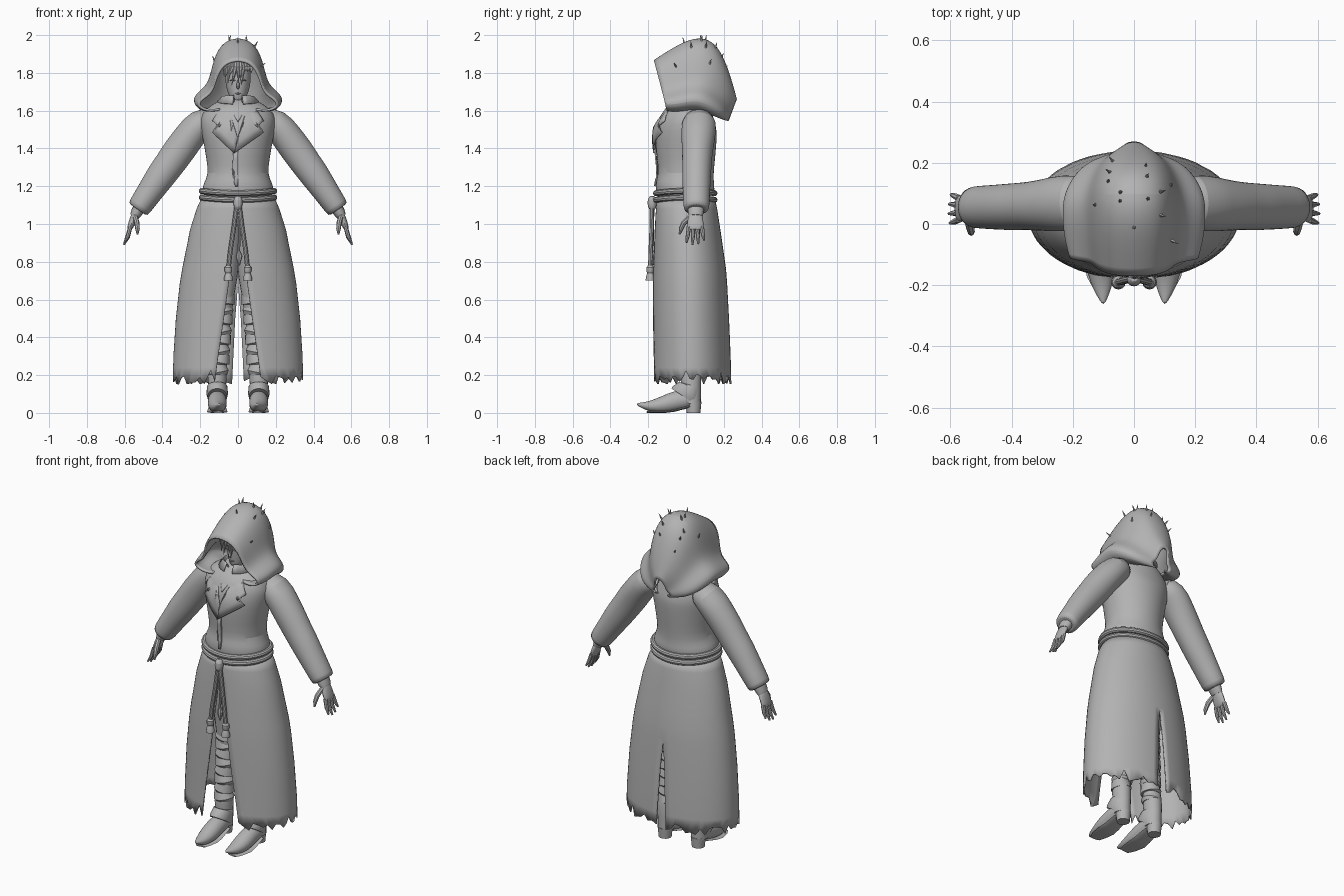
import bpy, bmesh, math, random
from mathutils import Vector

random.seed(4)
X, Y, Z = Vector((1, 0, 0)), Vector((0, 1, 0)), Vector((0, 0, 1))
cube = bpy.data.objects.get("Cube")
if cube:
    bpy.data.objects.remove(cube)

grey = bpy.data.materials.new("plain grey")
grey.use_nodes = True
grey.diffuse_color = (0.45, 0.45, 0.45, 1)
grey.node_tree.nodes["Principled BSDF"].inputs["Base Color"].default_value = grey.diffuse_color


def finish(name, bm, subdiv=0, thick=0, angle=35):
    """Turn a bmesh into a smooth-shaded object."""
    bmesh.ops.remove_doubles(bm, verts=bm.verts, dist=0.0005)
    bmesh.ops.recalc_face_normals(bm, faces=bm.faces)
    mesh = bpy.data.meshes.new(name)
    bm.to_mesh(mesh)
    bm.free()
    mesh.materials.append(grey)
    ob = bpy.data.objects.new(name, mesh)
    bpy.context.collection.objects.link(ob)
    bpy.ops.object.select_all(action='DESELECT')
    ob.select_set(True)
    bpy.context.view_layer.objects.active = ob
    bpy.ops.object.shade_smooth_by_angle(angle=math.radians(angle))
    if subdiv:
        ob.modifiers.new("smooth", 'SUBSURF').levels = subdiv
        ob.modifiers["smooth"].render_levels = subdiv
    if thick:
        mod = ob.modifiers.new("thickness", 'SOLIDIFY')
        mod.thickness, mod.offset = thick, 0
    return ob


def add_grid(bm, rows, around=False, caps=False, loop=False):
    """Skin a list of equally long point rows."""
    vs = [[bm.verts.new(p) for p in row] for row in rows]
    n = len(vs[0])
    for i in range(len(vs) if loop else len(vs) - 1):
        a, b = vs[i], vs[(i + 1) % len(vs)]
        for j in range(n if around else n - 1):
            k = (j + 1) % n
            bm.faces.new((a[j], a[k], b[k], b[j]))
    if caps:
        bm.faces.new(vs[0])
        bm.faces.new(vs[-1])


def add_tube(bm, path, radii, side=Y, n=16, loop=False, floor=None):
    """Elliptical tube: radii are (across, along side) for each path point."""
    pts, rows = [Vector(p) for p in path], []
    for i, c in enumerate(pts):
        if loop:
            t = pts[(i + 1) % len(pts)] - pts[i - 1]
        else:
            t = pts[min(i + 1, len(pts) - 1)] - pts[max(i - 1, 0)]
        t.normalize()
        s = side if abs(t.dot(side)) < 0.9 else X
        s = (s - t * s.dot(t)).normalized()
        m = t.cross(s)
        r = radii[i] if isinstance(radii, list) else radii
        a, b = r if isinstance(r, tuple) else (r, r)
        row = [c + m * a * math.cos(q) + s * b * math.sin(q)
               for q in (2 * math.pi * j / n for j in range(n))]
        if floor is not None:
            for p in row:
                p.z = max(p.z, floor)
        rows.append(row)
    add_grid(bm, rows, True, not loop, loop)


def tube(name, path, radii, side=Y, n=16, loop=False, floor=None, **kw):
    bm = bmesh.new()
    add_tube(bm, path, radii, side, n, loop, floor)
    return finish(name, bm, **kw)


def lerp_table(table, z):
    """Interpolate rows keyed by descending first value."""
    for a, b in zip(table, table[1:]):
        if z >= b[0]:
            k = min(1, (a[0] - z) / (a[0] - b[0]))
            return [p + (q - p) * k for p, q in zip(a, b)][1:]
    return list(table[-1][1:])


# Coat bodice: height, y centre, half width, half depth
bodice = [(1.67, .04, .07, .07), (1.63, .04, .14, .1), (1.58, .02, .2, .135), (1.52, .005, .2, .162),
          (1.45, 0, .187, .163), (1.35, 0, .168, .155), (1.26, 0, .157, .145), (1.22, -.005, .182, .155),
          (1.18, -.005, .19, .157), (1.12, 0, .185, .147)]
tube("coat_bodice", [(0, r[1], r[0]) for r in bodice], [(r[2], r[3]) for r in bodice], n=32, subdiv=1)


def bodice_front(x, z):
    c, w, d = lerp_table(bodice, z)
    return c - d * math.sqrt(max(0.05, 1 - (x / w) ** 2))


def plate(name, outline, gap):
    """Thin cloth plate following the chest."""
    bm = bmesh.new()
    bm.faces.new([bm.verts.new((x, 0, z)) for x, z in outline])
    bmesh.ops.triangulate(bm, faces=bm.faces)
    bmesh.ops.subdivide_edges(bm, edges=bm.edges, cuts=3, use_grid_fill=True)
    for v in bm.verts:
        v.co.y = bodice_front(v.co.x, v.co.z) - gap
    finish(name, bm, thick=.008)


# Lapels, front overlap and brooch
for s, side in ((1, "left"), (-1, "right")):
    plate(side + "_lapel", [(s * x, z) for x, z in
          ((.05, 1.61), (.1, 1.6), (.135, 1.545), (.1, 1.515), (.135, 1.485), (-.02 * s, 1.375), (0, 1.45))],
          .01 + .004 * s)
plate("front_overlap", [(-.025, 1.38), (.0, 1.4), (.0, 1.2), (-.015, 1.2), (-.03, 1.29)], .005)
plate("brooch", [(0, 1.605), (.022, 1.575), (0, 1.54), (-.022, 1.575)], .01)

# Skirt: height, half width, half depth, y centre, front edge, back edge
skirt = [(1.14, .188, .148, 0, 0, 0), (1.08, .215, .158, .003, 0, 0), (.97, .25, .17, .008, .018, 0),
         (.76, .292, .19, .018, .042, 0), (.68, .305, .194, .02, .05, 0), (.5, .325, .2, .024, .075, .015),
         (.3, .338, .205, .028, .105, .025), (.15, .342, .208, .029, .125, .032)]
bm = bmesh.new()
cols = 30
for s in (1, -1):
    hem = [.175 + random.uniform(-.025, .025) + (.03 if random.random() < .12 else 0) for _ in range(cols + 1)]
    rows = []
    for z in (1.14, 1.08, 1.02, .97, .86, .76, .68, .59, .5, .4, .3, .24, None):
        row = []
        for j in range(cols + 1):
            h = hem[j] if z is None else z
            w, d, c, front, back = lerp_table(skirt, h)
            f0, f1 = math.asin(front / w), math.pi - math.asin(back / w)
            q = f0 + (f1 - f0) * j / cols
            row.append((s * w * math.sin(q), c - d * math.cos(q), h))
        rows.append(row)
    add_grid(bm, rows)
finish("coat_skirt", bm, thick=.008)

# Rope belt: two loops, knot, hanging cords and tassels
for i, z in enumerate((1.175, 1.14)):
    loop = [(.192 * math.cos(q), .155 * math.sin(q) - .004, z - .012 * math.sin(q) ** 2)
            for q in (2 * math.pi * k / 48 for k in range(48))]
    tube("belt_rope_%d" % (i + 1), loop, .016, side=Z, n=10, loop=True)
tube("belt_knot", [(0, -.175, 1.15), (0, -.18, 1.13), (0, -.18, 1.09), (0, -.175, 1.07)],
     [.012, .026, .024, .012], subdiv=1)
for s, side in ((1, "left"), (-1, "right")):
    tube(side + "_belt_cord", [(s * .005, -.18, 1.11), (s * .022, -.182, .98), (s * .04, -.187, .86),
         (s * .052, -.19, .75)], .012, n=10)
    tube(side + "_tassel", [(s * .051, -.19, z) for z in (.78, .77, .75, .74, .72, .7)],
         [.012, .02, .02, .015, .022, .024], n=12)
tube("pendant_cord", [(0, -.175, 1.09), (.008, -.177, .95), (.004, -.178, .86), (.006, -.178, .83),
     (.006, -.178, .78)], [.008, .007, .007, .018, .004], n=8)

# Hood: arches given by top (y, z), bottom (y, z) and half width
arches = [(-.168, 1.865, -.1, 1.6, .205), (-.06, 1.935, -.045, 1.595, .222), (.02, 1.975, .015, 1.605, .228),
          (.1, 1.985, .07, 1.605, .228), (.165, 1.94, .12, 1.585, .21), (.21, 1.845, .17, 1.565, .175),
          (.243, 1.74, .2, 1.555, .13), (.264, 1.66, .222, 1.55, .055)]
bell = [(0, 0), (.025, .2), (.1, .39), (.3, .55), (.58, .64), (.7, .78), (.79, .97), (.88, 1.02),
        (.96, .92), (1, .72), (.97, .42)]
hood = []
for ty, tz, by, bz, w in arches:
    half = [(w * u, ty + (by - ty) * f, tz + (bz - tz) * f) for f, u in bell]
    hood.append([(-x, y, z) for x, y, z in reversed(half[1:])] + half)
bm = bmesh.new()
add_grid(bm, hood)
finish("hood", bm, subdiv=2, thick=.012)

# Small thorns on the crown of the hood
bm = bmesh.new()
mid = len(bell) - 1
for _ in range(14):
    i, j = random.randint(2, 5), mid + random.randint(-3, 3)
    a, b = Vector(hood[i][j]), Vector(hood[i - 1][j])
    p = a.lerp(b, random.random())
    out = (p - Vector((0, .06, 1.72))).normalized()
    tip = p + out * .02 + Vector((random.uniform(-.012, .012), 0, .008))
    add_tube(bm, [p - out * .018, p, tip], [.007, .006, .0008], n=5)
finish("hood_thorns", bm)

# Head, nose, lips, eyes, hair and collar
skull = [(1.645, -.035, .018, .02), (1.66, -.025, .036, .04), (1.7, .005, .058, .073), (1.76, .02, .07, .09),
         (1.83, .03, .068, .088), (1.88, .03, .035, .05)]
tube("head", [(0, r[1], r[0]) for r in skull], [(r[2], r[3]) for r in skull], n=24, subdiv=1)
tube("neck", [(0, .03, 1.58), (0, .025, 1.7)], .045)
tube("nose", [(0, -.066, 1.765), (0, -.084, 1.725), (0, -.07, 1.713)], [.005, .011, .005], n=8, subdiv=1)
tube("lips", [(-.018, -.057, 1.69), (0, -.065, 1.691), (.018, -.057, 1.69)], [.002, .005, .002], side=Z, n=8)
for s, side in ((1, "left"), (-1, "right")):
    tube(side + "_eye", [(s * .015, -.066, 1.76), (s * .028, -.064, 1.763), (s * .043, -.055, 1.76)],
         [.002, .007, .002], side=Z, n=8)
bm = bmesh.new()
for k in range(11):
    x = -.07 + .014 * k
    drop = random.uniform(.07, .13) if x < .03 else random.uniform(.05, .09)
    lean = random.uniform(-.025, .01)
    y = -.075 + 5 * x * x
    add_tube(bm, [(x * .6, y + .03, 1.87), (x, y - .015, 1.83), (x + lean, y - .015, 1.86 - drop)],
             [(.012, .006), (.013, .007), (.001, .001)], n=6)
finish("hair", bm)
bm = bmesh.new()
add_grid(bm, [[(r * math.sin(q), .02 - r * 1.1 * math.cos(q), z + lift * math.cos(q))
               for q in (.25 + (2 * math.pi - .5) * k / 24 for k in range(25))]
              for r, z, lift in ((.1, 1.6, -.01), (.072, 1.64, 0), (.088, 1.67, .008), (.11, 1.645, -.01))])
finish("standing_collar", bm, thick=.008)

# Paired limbs
for s, side in ((1, "left"), (-1, "right")):
    def pts(*ps):
        return [(s * p[0], p[1], p[2]) for p in ps]

    # Sleeve
    tube(side + "_sleeve", pts((.12, .065, 1.56), (.2, .07, 1.535), (.26, .065, 1.46), (.315, .06, 1.385),
         (.36, .058, 1.32), (.405, .056, 1.26), (.46, .055, 1.18), (.525, .055, 1.085), (.532, .055, 1.075)),
         [(.06, .07), (.085, .095), (.083, .09), (.086, .082), (.081, .078), (.08, .077), (.07, .073),
          (.063, .069), (.058, .064)], n=24, subdiv=1)
    # Hand with wrist band, palm, fingers and thumb
    tube(side + "_wrist", pts((.515, .053, 1.1), (.54, .052, 1.055), (.548, .052, 1.04)),
         [(.035, .045), (.03, .04), (.024, .036)])
    tube(side + "_palm", pts((.535, .052, 1.07), (.553, .05, 1.03), (.57, .05, .985), (.578, .05, .965)),
         [(.02, .03), (.02, .042), (.017, .045), (.01, .04)], subdiv=1)
    bm = bmesh.new()
    for k, long in enumerate((.068, .08, .075, .055)):
        y0 = .015 + .023 * k
        y1 = y0 + (k - 1.5) * .008
        add_tube(bm, pts((.57, y0, .985), (.583, (y0 + y1) / 2, .97 - long / 2), (.583 + long * .27, y1, .97 - long)),
                 [.0115, .0105, .005], n=8)
    add_tube(bm, pts((.545, .025, 1.04), (.535, -.012, 1.005), (.532, -.026, .975), (.532, -.034, .945)),
             [.014, .014, .012, .005], n=8)
    finish(side + "_fingers", bm)
    # Trouser leg and overlapping shin bands
    tube(side + "_trouser_leg", pts((.075, .02, 1.0), (.078, .02, .85), (.08, .02, .72), (.084, .02, .6),
         (.095, .02, .42), (.108, .025, .15)), [.1, .09, .077, .06, .048, .042], n=20)
    bm = bmesh.new()
    for k in range(8):
        z, x, r = .62 - .053 * k, .085 + .003 * k, .055 - .0014 * k
        tilt = .012 * (-1) ** k
        add_tube(bm, pts((x - tilt, .02, z + .015), (x, .02, z - .035), (x, .02, z - .045)),
                 [r, r + .012, r + .004], n=16)
    finish(side + "_shin_bands", bm)
    # Boot: foot, shaft, ankle flap and heel
    tube(side + "_boot_foot", pts((.1, -.262, .047), (.102, -.23, .04), (.105, -.19, .033), (.11, -.12, .042),
         (.11, -.05, .065), (.11, .02, .075), (.11, .07, .07)),
         [(.005, .004), (.016, .022), (.03, .038), (.047, .053), (.055, .05), (.05, .047), (.03, .035)],
         side=X, n=20, floor=.004, subdiv=1)
    tube(side + "_boot_shaft", pts((.11, .03, .05), (.11, .03, .13), (.11, .025, .19), (.108, .025, .22)),
         [(.046, .048), (.046, .05), (.05, .055), (.045, .05)], n=20)
    tube(side + "_ankle_flap", pts((.11, -.01, .085), (.11, 0, .1), (.11, .02, .14), (.11, .022, .148)),
         [(.052, .08), (.057, .082), (.054, .06), (.048, .054)], n=20)
    tube(side + "_boot_heel", pts((.11, .04, 0), (.11, .04, .06)), [(.036, .036), (.042, .042)], n=16)
    tube(side + "_boot_sole", pts((.104, -.205, .004), (.108, -.17, .005), (.11, -.11, .005), (.11, -.06, .012),
         (.11, .02, .035)), [(.005, .03), (.005, .046), (.005, .056), (.006, .052), (.006, .045)], side=X, n=12, floor=0)
